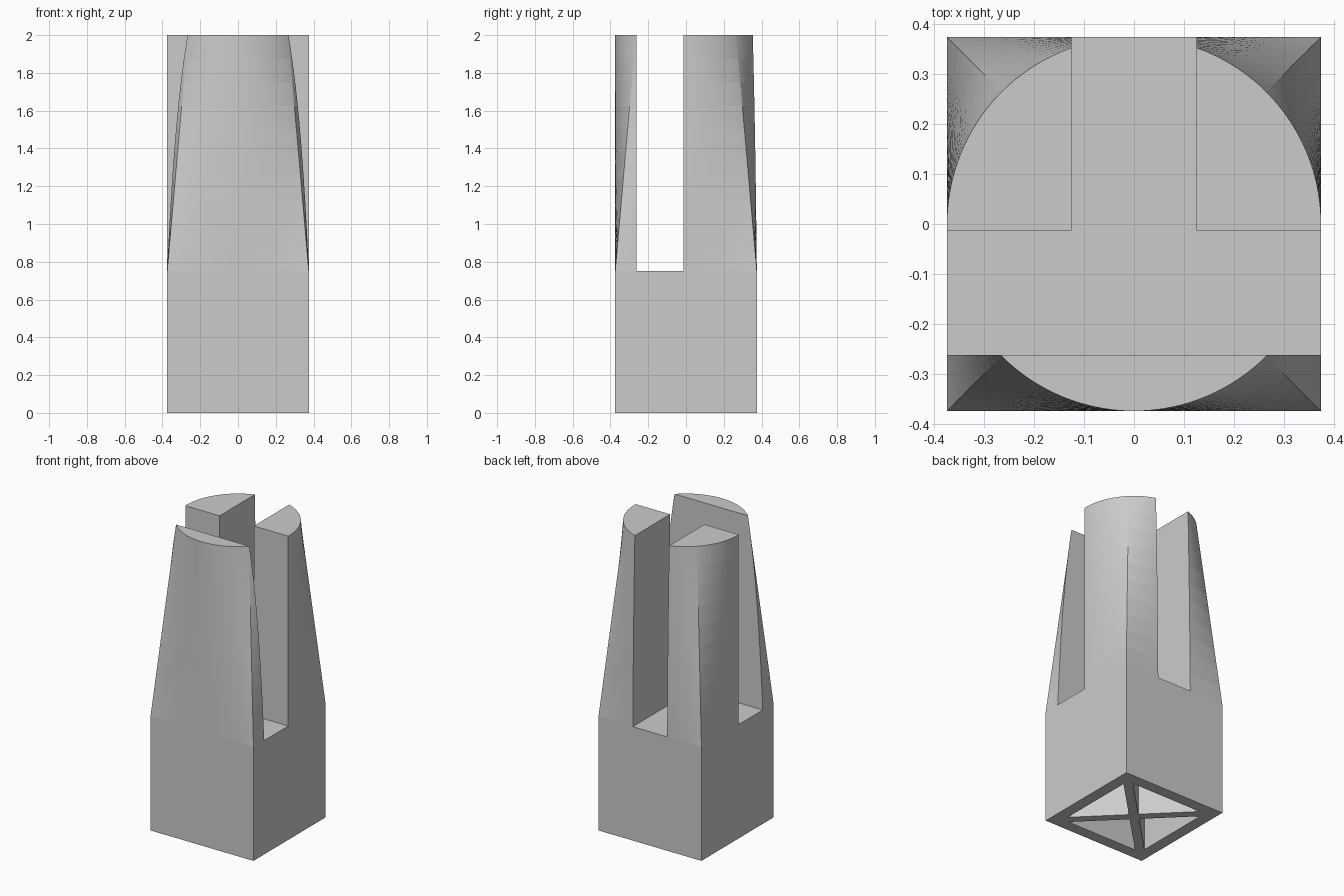
import bpy, bmesh, math
from mathutils import Vector

if "Cube" in bpy.data.objects:
    bpy.data.objects.remove(bpy.data.objects["Cube"])

HALF, SHOULDER, TOP = 0.375, 0.75, 2.0
SEGMENTS, RINGS = 128, 10

grey = bpy.data.materials.new("plain grey")
grey.use_nodes = True
grey.diffuse_color = (0.6, 0.6, 0.6, 1)
grey.node_tree.nodes["Principled BSDF"].inputs["Base Color"].default_value = (0.6, 0.6, 0.6, 1)


def make_object(name, bm):
    bmesh.ops.recalc_face_normals(bm, faces=bm.faces)
    mesh = bpy.data.meshes.new(name)
    bm.to_mesh(mesh)
    bm.free()
    mesh.materials.append(grey)
    obj = bpy.data.objects.new(name, mesh)
    bpy.context.collection.objects.link(obj)
    return obj


def prism(name, outline, z0, z1):
    bm = bmesh.new()
    face = bm.faces.new([bm.verts.new((x, y, z0)) for x, y in outline])
    side = bmesh.ops.extrude_face_region(bm, geom=[face])["geom"]
    verts = [v for v in side if isinstance(v, bmesh.types.BMVert)]
    bmesh.ops.translate(bm, verts=verts, vec=(0, 0, z1 - z0))
    return make_object(name, bm)


def outline_point(i, blend):
    """Point on the section: square at blend 0, circle at blend 1."""
    quarter = SEGMENTS // 4
    side, step = divmod(i, quarter)
    t = 2 * step / quarter - 1
    angle = t * math.pi / 4
    square = Vector((HALF, HALF * t, 0))
    circle = Vector((math.cos(angle), math.sin(angle), 0)) * HALF
    p = square.lerp(circle, blend)
    for _ in range(side):
        p = Vector((-p.y, p.x, 0))
    return p


# Tower: square block lofting into a round top
bm = bmesh.new()
levels = [(0, 0)] + [(SHOULDER + (TOP - SHOULDER) * k / RINGS, k / RINGS) for k in range(RINGS + 1)]
loops = [[bm.verts.new(outline_point(i, b) + Vector((0, 0, z))) for i in range(SEGMENTS)]
         for z, b in levels]
for low, high in zip(loops, loops[1:]):
    for i in range(SEGMENTS):
        j = (i + 1) % SEGMENTS
        bm.faces.new((low[i], low[j], high[j], high[i]))
bm.faces.new(loops[0])
bm.faces.new(loops[-1])
tower = make_object("slotted_tower", bm)

# T-shaped slot open at the top, both sides and the back
front, back, arm = -0.263, -0.013, 0.125
slot = prism("slot_cutter", [(-1, front), (1, front), (1, back), (arm, back),
                             (arm, 1), (-arm, 1), (-arm, back), (-1, back)], SHOULDER, TOP + 0.5)
cutters = [slot]

# Four triangular pockets underneath, leaving a rim and diagonal ribs
rim, rib = 0.075, 0.04
reach = HALF - rim
for k in range(4):
    c, s = round(math.cos(k * math.pi / 2)), round(math.sin(k * math.pi / 2))
    triangle = [(rib, 0), (reach, rib - reach), (reach, reach - rib)]
    cutters.append(prism("pocket_cutter", [(c * x - s * y, s * x + c * y) for x, y in triangle],
                         -0.2, SHOULDER - rim))

bpy.context.view_layer.objects.active = tower
for cutter in cutters:
    cutter.hide_render = True
    mod = tower.modifiers.new("cut", "BOOLEAN")
    mod.operation = "DIFFERENCE"
    mod.solver = "EXACT"
    mod.object = cutter
    bpy.ops.object.modifier_apply(modifier=mod.name)
    bpy.data.objects.remove(cutter)
